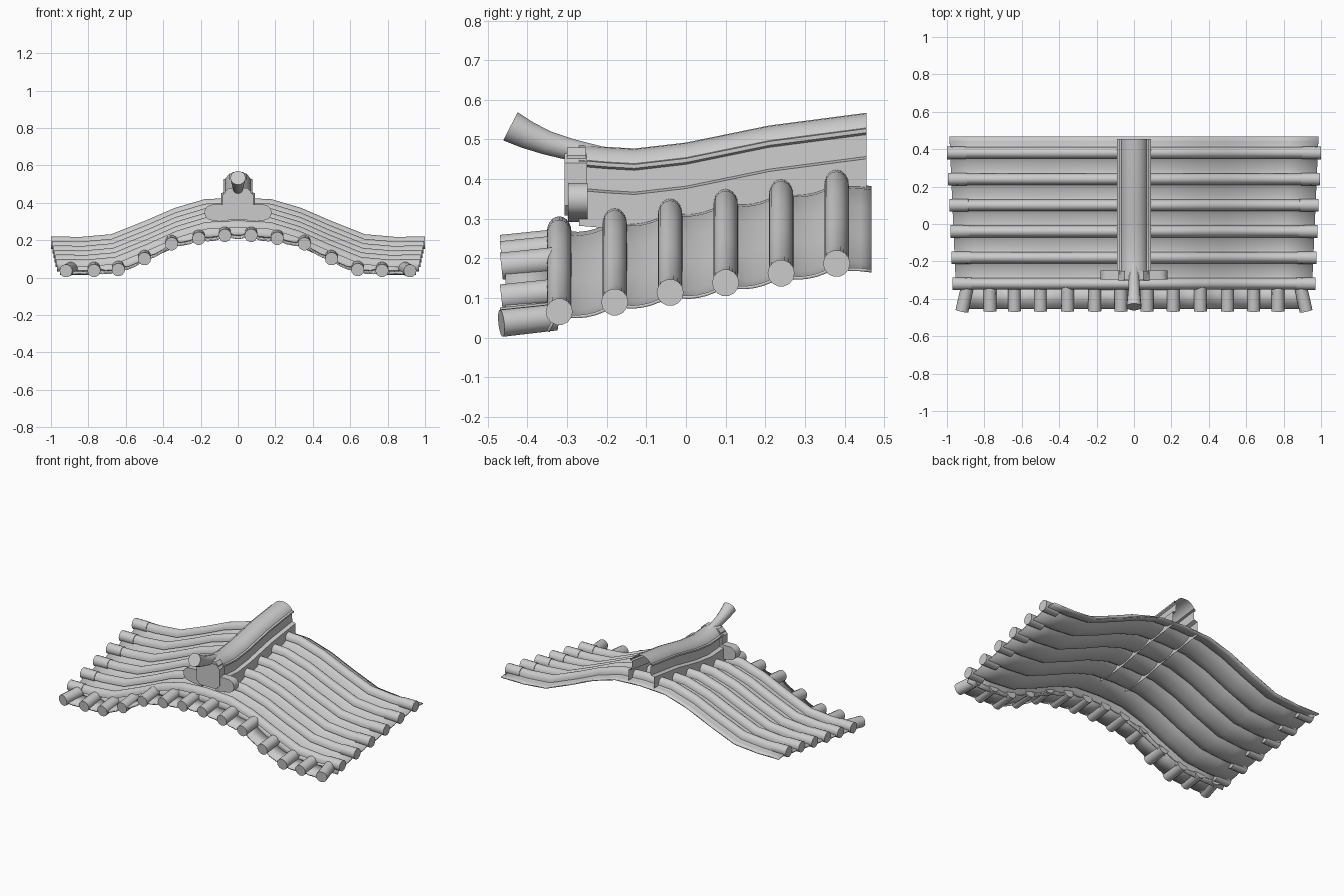
import bpy, bmesh, math
from mathutils import Vector

if "Cube" in bpy.data.objects:
    bpy.data.objects.remove(bpy.data.objects["Cube"])


def finish(name, bm, angle=40, thick=0):
    bmesh.ops.recalc_face_normals(bm, faces=bm.faces)
    me = bpy.data.meshes.new(name)
    bm.to_mesh(me)
    bm.free()
    ob = bpy.data.objects.new(name, me)
    bpy.context.collection.objects.link(ob)
    if thick:
        m = ob.modifiers.new("thickness", "SOLIDIFY")
        m.thickness = thick
        m.offset = 0
    bpy.ops.object.select_all(action="DESELECT")
    ob.select_set(True)
    bpy.context.view_layer.objects.active = ob
    bpy.ops.object.shade_smooth_by_angle(angle=math.radians(angle))
    return ob


def loft(name, rings, closed=False, caps=False, angle=40, thick=0):
    """Skin a list of equal-length point rows."""
    bm = bmesh.new()
    rows = [[bm.verts.new(p) for p in r] for r in rings]
    n = len(rows[0])
    for a, b in zip(rows, rows[1:]):
        for i in range(n if closed else n - 1):
            j = (i + 1) % n
            bm.faces.new((a[i], a[j], b[j], b[i]))
    if caps:
        bm.faces.new(rows[0])
        bm.faces.new(rows[-1])
    return finish(name, bm, angle, thick)


def tube(name, path, radii, sides=14):
    """Capped round tube along a path."""
    pts = [Vector(p) for p in path]
    rings = []
    for i, p in enumerate(pts):
        d = (pts[min(i + 1, len(pts) - 1)] - pts[max(i - 1, 0)]).normalized()
        q = d.to_track_quat("Z", "Y")
        rings.append([p + q @ Vector((radii[i] * math.cos(2 * math.pi * k / sides),
                                      radii[i] * math.sin(2 * math.pi * k / sides), 0))
                      for k in range(sides)])
    return loft(name, rings, True, True)


def lerp(table, x):
    for (x0, z0), (x1, z1) in zip(table, table[1:]):
        if x <= x1:
            return z0 + (z1 - z0) * (x - x0) / (x1 - x0)
    return table[-1][1]


# Swept roof curve, shared by the sheet and the ribs
ROOF = [(0, .275), (.18, .266), (.34, .219), (.5, .15), (.68, .079), (.84, .065), (1, .065)]
XS = [-x for x, z in ROOF[:0:-1]] + [x for x, z in ROOF]
RIBS = [-.32 + .14 * i for i in range(6)]


def roof_z(x, y):
    return lerp(ROOF, abs(x)) + .174 * (y + .32)


def width(y):
    return .968 + .03 * (y + .32) / .7


# Scalloped roof sheet
section = [(-.348, -.045), (-.335, -.02), (-.32, 0)]
for y in RIBS[:-1]:
    section += [(y + .14 * t, -.022 * math.sin(math.pi * t) ** .5) for t in (.15, .35, .5, .65, .85)]
    section.append((y + .14, 0))
section += [(.41, -.02), (.44, -.026), (.468, -.034)]
loft("roof_sheet", [[(x * (width(y) - .015), y, roof_z(x, y) + dz) for y, dz in section] for x in XS],
     angle=60, thick=.008)

# Half-round ribs with full round end tiles
for y in RIBS:
    w = width(y)
    arc = [math.pi * k / 10 for k in range(11)]
    loft("rib", [[(x * w, y + .031 * math.cos(a), roof_z(x, y) - .008 + .039 * math.sin(a))
                  for a in arc] for x in XS])
    for s in (-1, 1):
        z = roof_z(1, y)
        tube("rib_end", [(s * (w - .1), y, z + .001), (s * (w + .001), y, z)], [.033, .034])

# Front eave: short round tiles and the sheet linking them
EAVE = [(0, .228), (.07, .225), (.21, .209), (.355, .18), (.5, .10), (.64, .042), (.77, .037), (.92, .036)]
for x, z in EAVE[1:]:
    for s in (-1, 1):
        inner = x - .03 if x > .9 else x
        tube("eave_tile", [(s * x, -.466, z), (s * inner, -.33, z + .015)], [.035, .034])
ex = [x for x, z in EAVE]
fine = []
for a, b in zip(ex, ex[1:]):
    fine += [(a, 0), ((a * 2 + b) / 3, -.014 if a else 0), ((a + 2 * b) / 3, -.014 if a else 0)]
fine.append((ex[-1], 0))
fine[0], fine[1] = (0, -.014), (.025, -.012)
fine = [(-x, d) for x, d in fine[:0:-1]] + fine
loft("eave_sheet", [[(x * k, y, lerp(EAVE, abs(x)) + d + up) for y, up, k in
                     ((-.455, -.003, 1), (-.33, .012, .975))] for x, d in fine], angle=60, thick=.008)

# Stepped ridge running front to back
half = [(.022, -.002), (.045, -.012), (.062, -.03), (.066, -.038), (.078, -.04), (.078, -.05),
        (.066, -.055), (.068, -.11), (.092, -.116), (.092, -.205)]
prof = [(-x, z) for x, z in half[::-1]] + [(0, 0)] + half
TOPS = [(-.27, .487), (-.2, .481), (-.13, .477), (0, .492), (.21, .535), (.455, .567)]
loft("ridge", [[(x, y, t + z) for x, z in prof] for y, t in TOPS], angle=35)

# Upturned horn at the front of the ridge
tube("ridge_horn", [(0, -.443, .533), (0, -.40, .511), (0, -.35, .491), (0, -.29, .474), (0, -.2, .455)],
     [.041, .036, .031, .028, .024])


def plate(name, outline, y0, y1):
    loft(name, [[(x, y, z) for x, z in outline] for y in (y0, y1)], True, True, 30)


# Ridge end ornament: chamfered block, top block and two rounded lobes
def chamfered(w, z0, z1, c):
    return [(-w + c, z0), (w - c, z0), (w, z0 + c), (w, z1 - c), (w - c, z1), (-w + c, z1),
            (-w, z1 - c), (-w, z0 + c)]


plate("ornament_block", chamfered(.082, .308, .465, .025), -.306, -.25)
plate("ornament_top", chamfered(.07, .39, .479, .02), -.300, -.252)
for s in (-1, 1):
    lobe = [(s * (.138 + .042 * math.cos(a)), .348 + .042 * math.sin(a))
            for a in [-math.pi / 2 + math.pi * k / 8 for k in range(9)]]
    plate("ornament_lobe", lobe + [(s * .05, .39), (s * .05, .292)], -.298, -.248)
